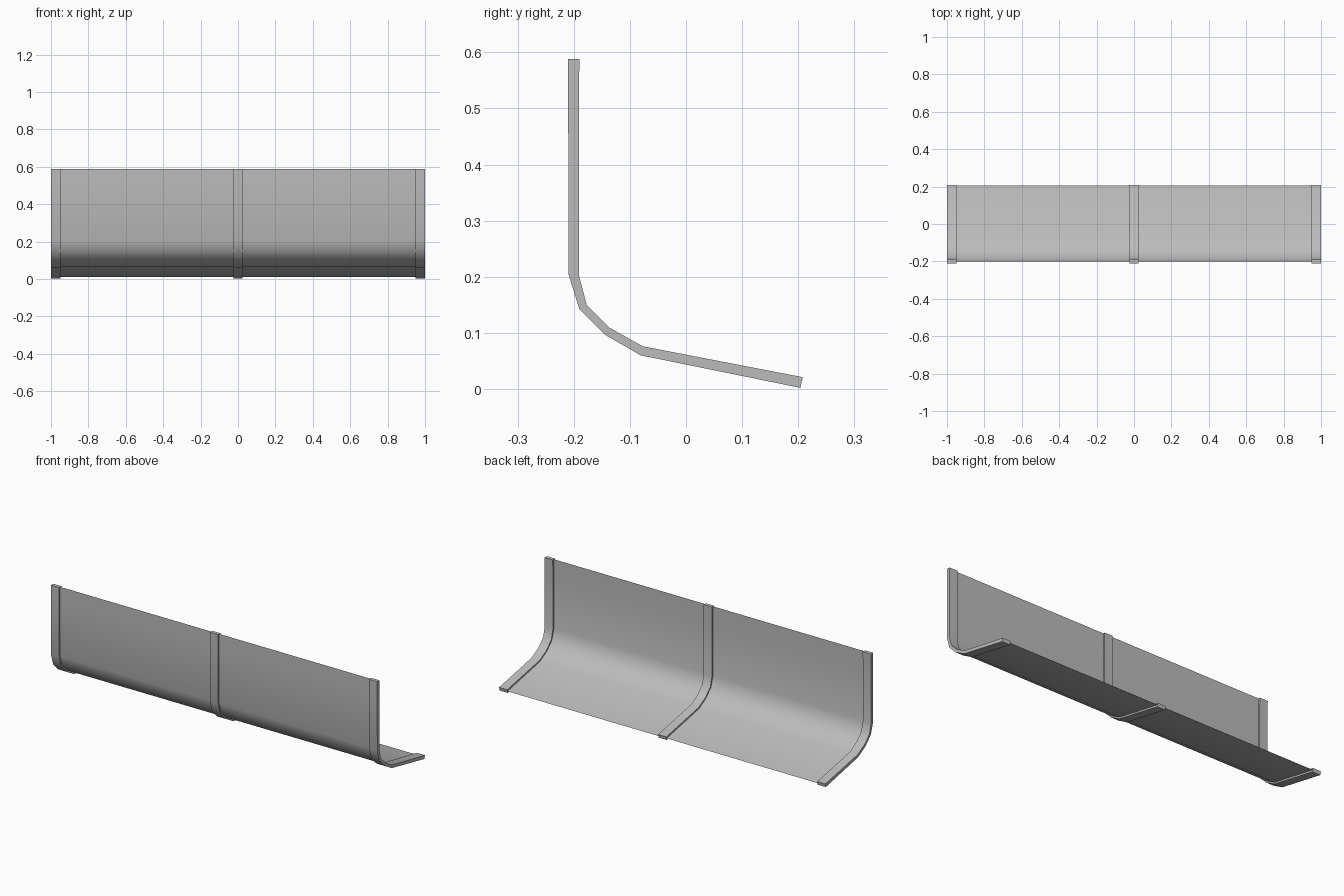
import bpy
import bmesh

if "Cube" in bpy.data.objects:
    bpy.data.objects.remove(bpy.data.objects["Cube"])

grey = bpy.data.materials.new("light_grey")
grey.use_nodes = True
grey.diffuse_color = (0.5, 0.5, 0.5, 1)
grey.node_tree.nodes["Principled BSDF"].inputs["Base Color"].default_value = (0.5, 0.5, 0.5, 1)

# Side profile (y, z): outer and inner lines of a rib, from the top to the lip
OUTER = [(-0.21, 0.588), (-0.21, 0.5), (-0.209, 0.203), (-0.19, 0.142),
         (-0.145, 0.097), (-0.081, 0.06), (0.204, 0.002)]
INNER = [(-0.19, 0.588), (-0.191, 0.5), (-0.191, 0.203), (-0.177, 0.15),
         (-0.136, 0.109), (-0.077, 0.076), (0.208, 0.021)]
MIDDLE = [((a + c) / 2, (b + d) / 2) for (a, b), (c, d) in zip(OUTER, INNER)]


def finish(name, bm, angle):
    mesh = bpy.data.meshes.new(name)
    bm.to_mesh(mesh)
    bm.free()
    mesh.materials.append(grey)
    obj = bpy.data.objects.new(name, mesh)
    bpy.context.collection.objects.link(obj)
    bpy.ops.object.select_all(action="DESELECT")
    obj.select_set(True)
    bpy.context.view_layer.objects.active = obj
    bpy.ops.object.shade_smooth_by_angle(angle=angle)
    return obj


def sweep(bm, line, x0, x1):
    """Strip of quads following a side profile between two x positions."""
    rows = [[bm.verts.new((x, y, z)) for x in (x0, x1)] for y, z in line]
    for a, b in zip(rows, rows[1:]):
        bm.faces.new((a[0], b[0], b[1], a[1]))
    return rows


# Thin curved sheet running the full length
bm = bmesh.new()
sweep(bm, MIDDLE, -1, 1)
finish("curved_panel", bm, 0.8)


# Raised ribs clasping the sheet
def rib(name, x0, x1):
    bm = bmesh.new()
    out = sweep(bm, OUTER, x0, x1)
    inn = sweep(bm, INNER, x0, x1)
    for side in (0, 1):
        for i in range(len(out) - 1):
            bm.faces.new((out[i][side], out[i + 1][side], inn[i + 1][side], inn[i][side]))
    for end in (0, -1):
        bm.faces.new((out[end][0], out[end][1], inn[end][1], inn[end][0]))
    bmesh.ops.recalc_face_normals(bm, faces=bm.faces)
    finish(name, bm, 0.6)


for name, centre in (("right_rib", -0.975), ("middle_rib", 0), ("left_rib", 0.975)):
    rib(name, centre - 0.025, centre + 0.025)
